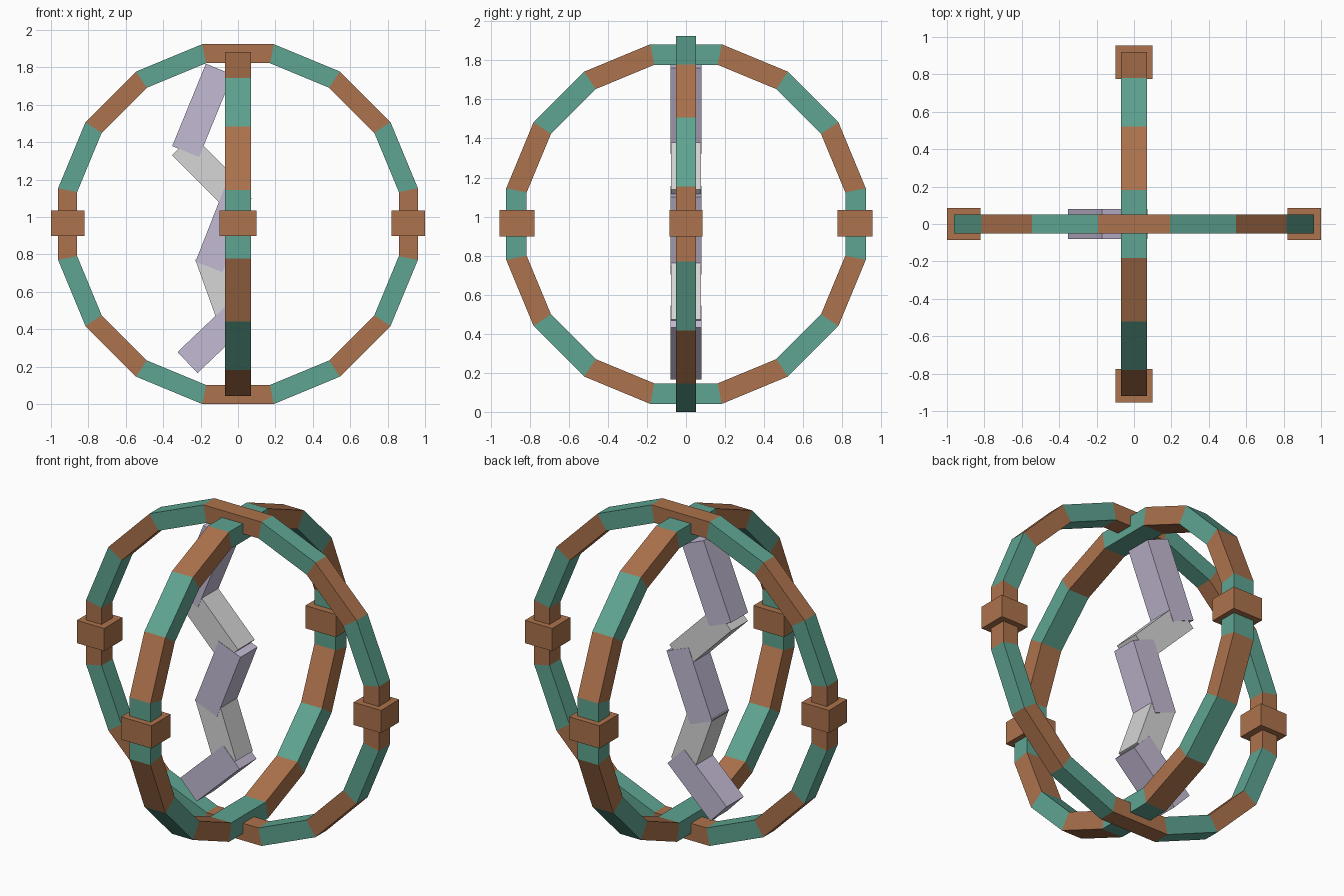
import bpy, bmesh, math
from mathutils import Matrix, Vector

if "Cube" in bpy.data.objects:
    bpy.data.objects.remove(bpy.data.objects["Cube"], do_unlink=True)

SEGMENTS = 16
MID = 0.962  # height of the ring centres


def make_material(name, rgb):
    linear = [((c / 255 + 0.055) / 1.055) ** 2.4 for c in rgb] + [1.0]
    mat = bpy.data.materials.new(name)
    mat.use_nodes = True
    mat.diffuse_color = linear
    bsdf = mat.node_tree.nodes["Principled BSDF"]
    bsdf.inputs["Base Color"].default_value = linear
    bsdf.inputs["Roughness"].default_value = 0.8
    return mat


copper = make_material("copper brown", (172, 114, 76))
verdigris = make_material("verdigris green", (94, 164, 145))
lilac = make_material("pale lilac", (196, 187, 212))
silver = make_material("silver grey", (214, 214, 214))


def finish(bm, name, mats):
    bmesh.ops.recalc_face_normals(bm, faces=bm.faces)
    mesh = bpy.data.meshes.new(name)
    bm.to_mesh(mesh)
    bm.free()
    for mat in mats:
        mesh.materials.append(mat)
    obj = bpy.data.objects.new(name, mesh)
    bpy.context.collection.objects.link(obj)
    return obj


def make_box(name, centre, size, mat, tilt=0.0):
    bm = bmesh.new()
    bmesh.ops.create_cube(bm, size=1, matrix=Matrix.Diagonal((*size, 1)))
    obj = finish(bm, name, [mat])
    obj.location = centre
    obj.rotation_euler.y = tilt
    return obj


def make_ring(name, outer, inner, half_depth, turn, mats):
    """Upright faceted hoop whose segments alternate between two materials."""
    bm = bmesh.new()
    step = 2 * math.pi / SEGMENTS
    stretch = 1 / math.cos(step / 2)
    section = [(outer, -half_depth), (outer, half_depth),
               (inner, half_depth), (inner, -half_depth)]
    loops = []
    for i in range(SEGMENTS):
        a = (i - 0.5) * step
        loops.append([bm.verts.new((r * stretch * math.sin(a), d,
                                    r * stretch * math.cos(a)))
                      for r, d in section])
    for i, here in enumerate(loops):
        after = loops[(i + 1) % SEGMENTS]
        for k in range(4):
            n = (k + 1) % 4
            face = bm.faces.new((here[k], here[n], after[n], after[k]))
            face.material_index = i % 2
    obj = finish(bm, name, mats)
    obj.location.z = MID
    obj.rotation_euler.z = turn
    return obj


# Two crossing hoops
make_ring("wide_ring", MID, 0.86, 0.052, 0, [copper, verdigris])
make_ring("cross_ring", 0.92, 0.815, 0.069, math.pi / 2, [verdigris, copper])

# Clasp blocks at the four sides
for side, label in ((-1, "right"), (1, "left")):
    make_box(label + "_clasp", (side * 0.91, 0, MID + 0.005),
             (0.18, 0.17, 0.135), copper)
for side, label in ((-1, "front"), (1, "back")):
    make_box(label + "_clasp", (0, side * 0.865, MID + 0.005),
             (0.20, 0.18, 0.135), copper)

# Zigzag of bars hanging inside: top and bottom end of each bar (x, z)
bars = [((-0.10, 1.79), (-0.28, 1.35)), ((-0.297, 1.385), (0.0, 1.085)),
        ((0.0, 1.128), (-0.155, 0.733)), ((-0.155, 0.797), (-0.03, 0.448)),
        ((0.012, 0.49), (-0.27, 0.222))]
for i, (top, bottom) in enumerate(bars):
    a, b = Vector(top), Vector(bottom)
    d, mid = a - b, (a + b) / 2
    make_box("zigzag_bar_%d" % (i + 1), (mid.x, 0, mid.y),
             (0.155, 0.16 - 0.004 * (i % 2), d.length),
             silver if i % 2 else lilac, math.atan2(d.x, d.y))
